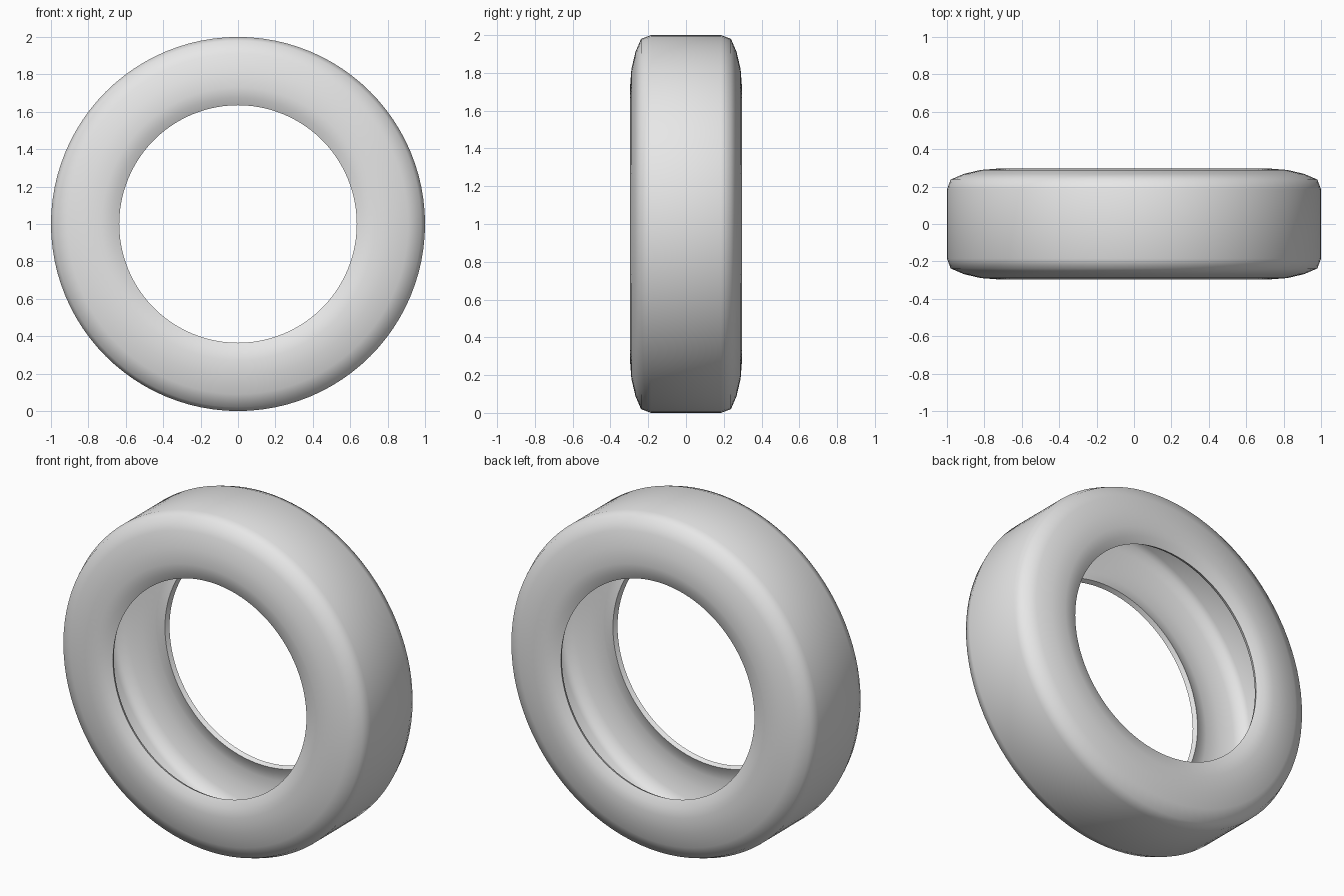
import bpy, bmesh, math
from mathutils import Vector

cube = bpy.data.objects.get("Cube")
if cube:
    bpy.data.objects.remove(cube, do_unlink=True)

SEGMENTS = 96
WALL = 0.028

# Single rubber colour
rubber = bpy.data.materials.new("light_grey_rubber")
rubber.use_nodes = True
grey = (0.8, 0.8, 0.8, 1)
rubber.diffuse_color = grey
rubber.node_tree.nodes["Principled BSDF"].inputs["Base Color"].default_value = grey

# Half of the tyre section as (radius, y), from the bead to the tread
half = [(0.635, 0.265), (0.675, 0.285), (0.73, 0.296), (0.82, 0.289),
        (0.91, 0.268), (0.98, 0.238), (1.0, 0.185)]
section = half + [(r, -y) for r, y in reversed(half)]

# Sweep the section around the axle
bm = bmesh.new()
verts = [bm.verts.new((r, y, 0)) for r, y in section]
edges = [bm.edges.new(pair) for pair in zip(verts, verts[1:])]
bmesh.ops.spin(bm, geom=verts + edges, cent=(0, 0, 0), axis=(0, 1, 0),
               angle=math.tau, steps=SEGMENTS, use_duplicate=False)
bmesh.ops.remove_doubles(bm, verts=bm.verts[:], dist=0.0005)

# Make the tread face outwards
bmesh.ops.recalc_face_normals(bm, faces=bm.faces[:])
bm.normal_update()
tread = max(bm.faces, key=lambda f: Vector((f.calc_center_median().x, 0,
                                            f.calc_center_median().z)).length)
if tread.normal.dot(tread.calc_center_median()) < 0:
    bmesh.ops.reverse_faces(bm, faces=bm.faces[:])

mesh = bpy.data.meshes.new("tyre")
bm.to_mesh(mesh)
bm.free()
mesh.materials.append(rubber)
tyre = bpy.data.objects.new("tyre", mesh)
tyre.location.z = 1
bpy.context.collection.objects.link(tyre)

# Hollow casing with a thin bead lip
shell = tyre.modifiers.new("casing", 'SOLIDIFY')
shell.thickness = WALL
shell.offset = -1
shell.use_even_offset = True

for ob in bpy.context.selected_objects:
    ob.select_set(False)
tyre.select_set(True)
bpy.context.view_layer.objects.active = tyre
bpy.ops.object.modifier_apply(modifier=shell.name)
bpy.ops.object.shade_smooth_by_angle(angle=math.radians(65))
